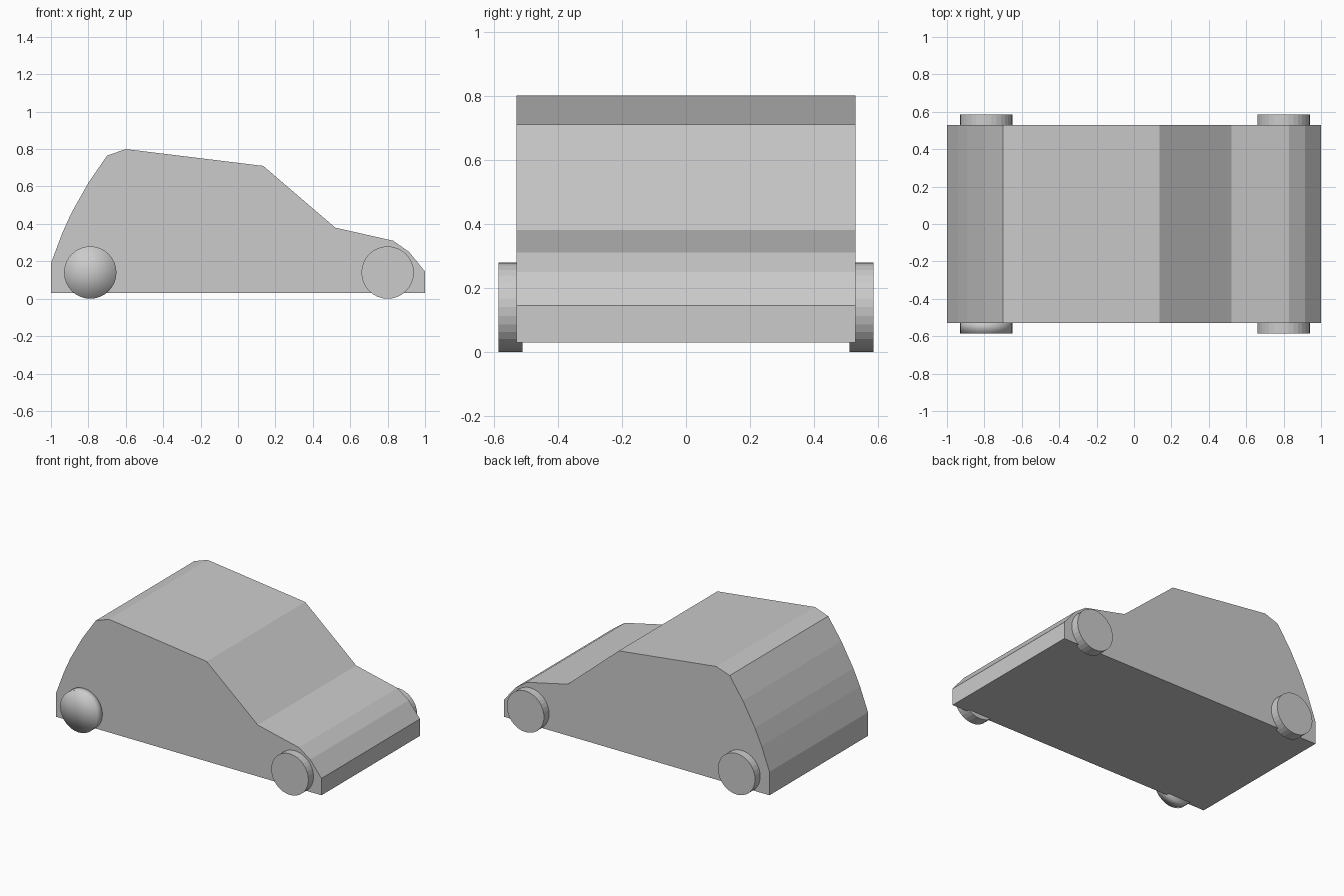
import bpy
import bmesh
from math import radians
from mathutils import Matrix

default = bpy.data.objects.get("Cube")
if default:
    bpy.data.objects.remove(default, do_unlink=True)

GREY = (0.6, 0.6, 0.6, 1)
grey = bpy.data.materials.new("light grey")
grey.use_nodes = True
grey.diffuse_color = GREY
grey.node_tree.nodes["Principled BSDF"].inputs["Base Color"].default_value = GREY


def add_object(name, bm):
    """Turn a bmesh into a grey object in the scene."""
    bmesh.ops.recalc_face_normals(bm, faces=bm.faces)
    mesh = bpy.data.meshes.new(name)
    bm.to_mesh(mesh)
    bm.free()
    mesh.materials.append(grey)
    obj = bpy.data.objects.new(name, mesh)
    bpy.context.collection.objects.link(obj)
    return obj


# Body: side profile extruded across the full width
HALF_WIDTH = 0.53
profile = [(-1, 0.03), (-1, 0.19), (-0.94, 0.35), (-0.89, 0.46), (-0.8, 0.62),
           (-0.7, 0.765), (-0.6, 0.8), (0.135, 0.71), (0.52, 0.38),
           (0.83, 0.31), (0.915, 0.25), (1, 0.145), (1, 0.03)]
bm = bmesh.new()
side = bm.faces.new([bm.verts.new((x, -HALF_WIDTH, z)) for x, z in profile])
extruded = bmesh.ops.extrude_face_region(bm, geom=[side], use_keep_orig=True)
moved = [v for v in extruded["geom"] if isinstance(v, bmesh.types.BMVert)]
bmesh.ops.translate(bm, verts=moved, vec=(0, 2 * HALF_WIDTH, 0))
add_object("body", bm)


# Wheels: short discs sunk slightly into the body sides
RADIUS, INNER, OUTER = 0.14, 0.51, 0.585


def add_wheel(name, x, direction, soft=False):
    bm = bmesh.new()
    place = (Matrix.Translation((x, direction * (INNER + OUTER) / 2, RADIUS))
             @ Matrix.Rotation(radians(90), 4, "X"))
    bmesh.ops.create_cone(bm, cap_ends=True, cap_tris=soft, segments=32,
                          radius1=RADIUS, radius2=RADIUS,
                          depth=OUTER - INNER, matrix=place)
    for face in bm.faces:
        face.smooth = soft
    add_object(name, bm)


for end, x in (("rear", -0.79), ("front", 0.8)):
    for side_name, direction in (("right", -1), ("left", 1)):
        # The rear right wheel is shaded smoothly over its whole surface
        soft = end == "rear" and direction < 0
        add_wheel(f"{end}_{side_name}_wheel", x, direction, soft)
